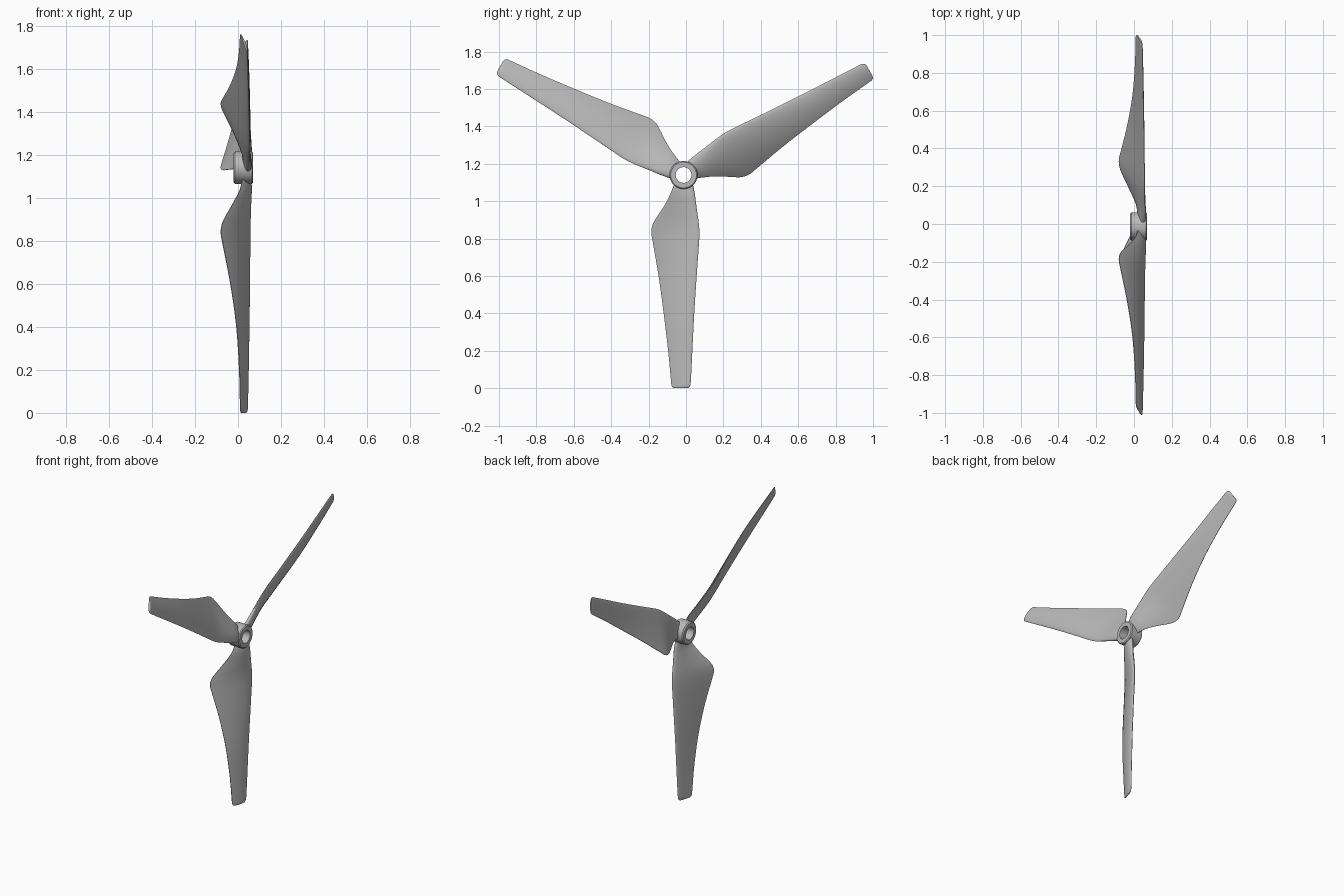
import bpy
import bmesh
import math
from mathutils import Vector

HUB = Vector((0, -0.013, 1.14))

cube = bpy.data.objects.get("Cube")
if cube:
    bpy.data.objects.remove(cube, do_unlink=True)

grey = bpy.data.materials.new("plain grey")
grey.use_nodes = True
colour = (0.5, 0.5, 0.5, 1)
grey.diffuse_color = colour
grey.node_tree.nodes["Principled BSDF"].inputs["Base Color"].default_value = colour


def add_object(name, bm):
    bmesh.ops.recalc_face_normals(bm, faces=bm.faces)
    mesh = bpy.data.meshes.new(name)
    bm.to_mesh(mesh)
    bm.free()
    mesh.materials.append(grey)
    obj = bpy.data.objects.new(name, mesh)
    bpy.context.collection.objects.link(obj)
    return obj


def smooth(obj, degrees):
    bpy.ops.object.select_all(action="DESELECT")
    obj.select_set(True)
    bpy.context.view_layer.objects.active = obj
    bpy.ops.object.shade_smooth_by_angle(angle=math.radians(degrees))


def bridge(bm, rings, closed=False):
    pairs = list(zip(rings, rings[1:]))
    if closed:
        pairs.append((rings[-1], rings[0]))
    for a, b in pairs:
        for i in range(len(a)):
            j = (i + 1) % len(a)
            bm.faces.new((a[i], a[j], b[j], b[i]))


def spline(stations, steps):
    """Catmull-Rom interpolation through the blade stations."""
    pts = [Vector(s) for s in stations]
    out = []
    for i in range(len(pts) - 1):
        p0, p1, p2 = pts[max(i - 1, 0)], pts[i], pts[i + 1]
        p3 = pts[min(i + 2, len(pts) - 1)]
        for k in range(steps):
            t = k / steps
            out.append(p1 + (p2 - p0) * (t / 2)
                       + (p0 * 2 - p1 * 5 + p2 * 4 - p3) * (t * t / 2)
                       + (p1 * 3 - p0 - p2 * 3 + p3) * (t ** 3 / 2))
    return out + [pts[-1]]


# Blade stations: radius, leading y, leading x, trailing y, trailing x, thickness
STATIONS = [
    (0.05, 0.05, 0.05, -0.05, 0.02, 0.035),
    (0.1, 0.06, 0.055, -0.07, 0.01, 0.035),
    (0.16, 0.068, 0.056, -0.1, -0.02, 0.034),
    (0.24, 0.079, 0.056, -0.152, -0.065, 0.032),
    (0.275, 0.083, 0.056, -0.168, -0.077, 0.031),
    (0.31, 0.085, 0.056, -0.172, -0.079, 0.03),
    (0.36, 0.083, 0.055, -0.164, -0.07, 0.029),
    (0.54, 0.07, 0.053, -0.133, -0.035, 0.024),
    (0.74, 0.057, 0.05, -0.106, -0.007, 0.02),
    (0.94, 0.047, 0.047, -0.082, 0.006, 0.016),
    (1.1, 0.039, 0.044, -0.067, 0.01, 0.013),
    (1.125, 0.036, 0.043, -0.064, 0.011, 0.012),
    (1.137, 0.027, 0.04, -0.056, 0.014, 0.009),
    (1.14, 0.015, 0.035, -0.045, 0.018, 0.006),
]


def airfoil(station, count=14):
    r, lead_y, lead_x, trail_y, trail_x, thick = station
    lead = Vector((lead_x, lead_y, -r))
    chord = Vector((trail_x, trail_y, -r)) - lead
    normal = Vector((-chord.y, chord.x, 0)).normalized()
    upper, lower = [], []
    for i in range(count + 1):
        u = (1 - math.cos(math.pi * i / count)) / 2
        half = 1.3 * thick * math.sqrt(u) * (1 - u) + 0.0015 * u
        camber = 0.12 * chord.length * u * (1 - u)
        upper.append(lead + chord * u + normal * (camber + half))
        lower.append(lead + chord * u + normal * (camber - half))
    return upper + lower[:0:-1]


# Three twisted blades, the first pointing straight down
bm = bmesh.new()
rings = [[bm.verts.new(p) for p in airfoil(s)] for s in spline(STATIONS, 3)]
bridge(bm, rings)
bm.faces.new(rings[0])
bm.faces.new(rings[-1])
blade = add_object("blade_1", bm)
smooth(blade, 50)
for n in range(3):
    if n:
        blade = bpy.data.objects.new(f"blade_{n + 1}", blade.data)
        bpy.context.collection.objects.link(blade)
    blade.location = HUB
    blade.rotation_euler.x = n * math.tau / 3

# Hub ring with a through hole and softened rims
PROFILE = [(-0.02, 0.042), (-0.02, 0.068), (-0.013, 0.075),
           (0.064, 0.075), (0.07, 0.069), (0.07, 0.042)]
SIDES = 48
bm = bmesh.new()
rings = []
for x, r in PROFILE:
    angles = [math.tau * i / SIDES for i in range(SIDES)]
    rings.append([bm.verts.new((x, r * math.cos(a), r * math.sin(a))) for a in angles])
bridge(bm, rings, closed=True)
hub = add_object("hub", bm)
hub.location = HUB
smooth(hub, 30)
